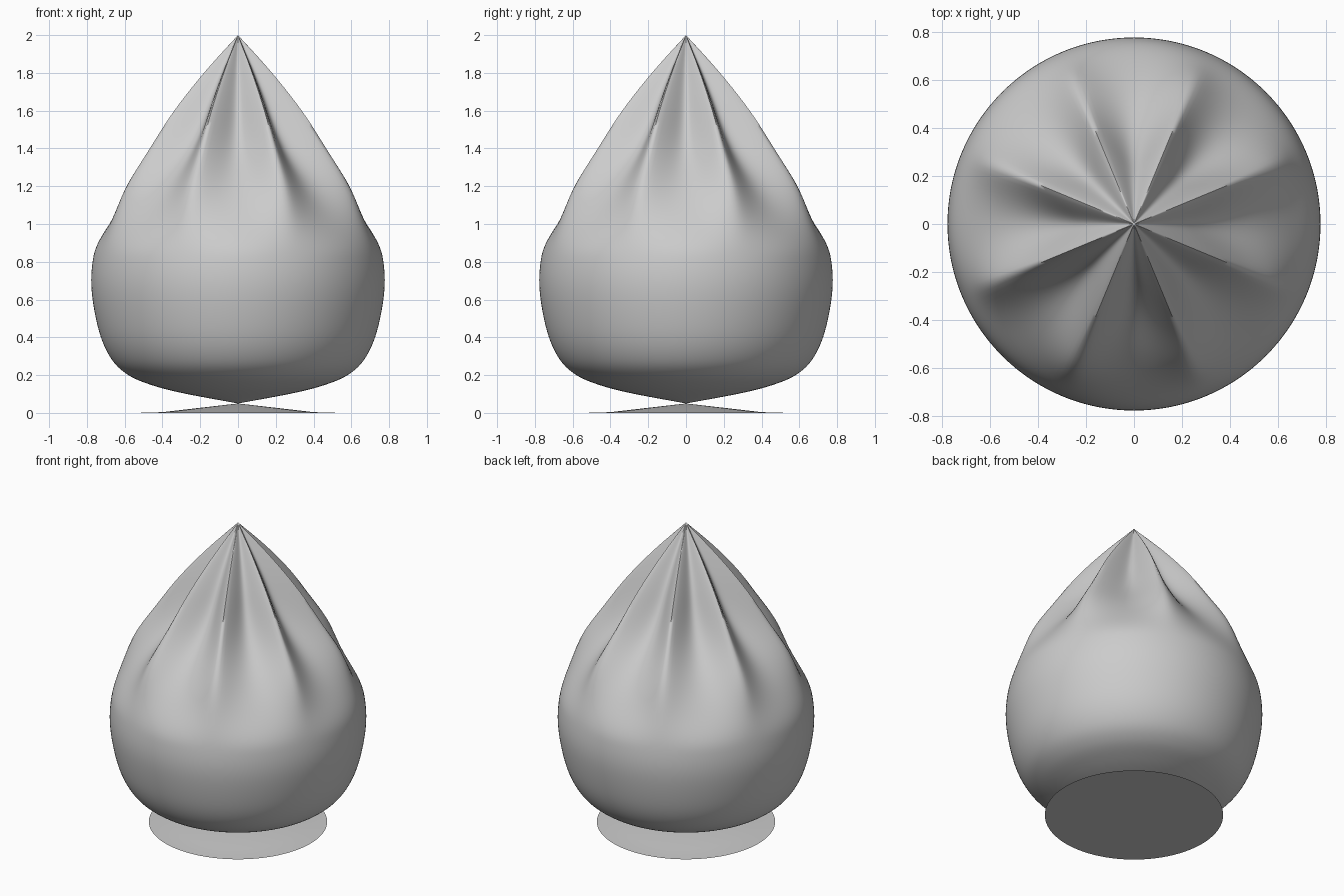
import bpy, bmesh, math

if "Cube" in bpy.data.objects:
    bpy.data.objects.remove(bpy.data.objects["Cube"])

SEG, SUB, FOLDS = 192, 7, 8

# (radius along the fold ridges, height), bottom to tip
PROFILE = [(0.0, 0.05), (0.28, 0.102), (0.45, 0.145), (0.58, 0.20), (0.67, 0.285),
           (0.735, 0.43), (0.775, 0.65), (0.765, 0.83), (0.715, 1.0), (0.635, 1.2),
           (0.505, 1.4), (0.365, 1.6), (0.195, 1.8), (0.0, 2.0)]


def smooth_profile(pts, sub):
    """Catmull-Rom curve through the profile points."""
    out = []
    n = len(pts)
    for i in range(n - 1):
        a, b, c, d = (pts[max(i - 1, 0)], pts[i], pts[i + 1], pts[min(i + 2, n - 1)])
        for k in range(sub):
            t = k / sub
            out.append(tuple(0.5 * (2 * q + (r - p) * t + (2 * p - 5 * q + 4 * r - s) * t * t
                                    + (3 * q - p - 3 * r + s) * t ** 3)
                             for p, q, r, s in zip(a, b, c, d)))
    return out + [pts[-1]]


def fold(z, ang):
    """Radius factor: sharp ridges and valleys near the tip, fading downwards."""
    t = min(max((z - 0.82) / 0.78, 0), 1)
    t = t * t * (3 - 2 * t)
    soft = 0.04 + 0.35 * (1 - t)
    wave = math.sin(FOLDS / 2 * (ang - math.pi / FOLDS))
    g = (math.sqrt(wave * wave + soft * soft) - soft) / (math.sqrt(1 + soft * soft) - soft)
    return 1 - 0.36 * t * g


def lathe(name, curve, angle, shape=lambda z, a: 1):
    """Closed surface of revolution; first and last points lie on the axis."""
    bm = bmesh.new()
    rings = []
    for r, z in curve[1:-1]:
        ring = []
        for i in range(SEG):
            a = 2 * math.pi * i / SEG
            k = r * shape(z, a)
            ring.append(bm.verts.new((k * math.cos(a), k * math.sin(a), z)))
        rings.append(ring)
    low = bm.verts.new((0, 0, curve[0][1]))
    tip = bm.verts.new((0, 0, curve[-1][1]))
    for i in range(SEG):
        j = (i + 1) % SEG
        for p, q in zip(rings, rings[1:]):
            bm.faces.new((p[i], p[j], q[j], q[i]))
        bm.faces.new((low, rings[0][j], rings[0][i]))
        bm.faces.new((rings[-1][i], rings[-1][j], tip))
    bmesh.ops.recalc_face_normals(bm, faces=bm.faces)
    me = bpy.data.meshes.new(name)
    bm.to_mesh(me)
    bm.free()
    ob = bpy.data.objects.new(name, me)
    bpy.context.collection.objects.link(ob)
    bpy.ops.object.select_all(action='DESELECT')
    ob.select_set(True)
    bpy.context.view_layer.objects.active = ob
    bpy.ops.object.shade_smooth_by_angle(angle=math.radians(angle))


# Gathered, drop-shaped body
lathe("gathered_body", smooth_profile(PROFILE, SUB), 80, fold)

# Thin round foot rising to meet the body at a point
lathe("foot", [(0, 0), (0.54, 0), (0.4, 0.004), (0, 0.05)], 170)
